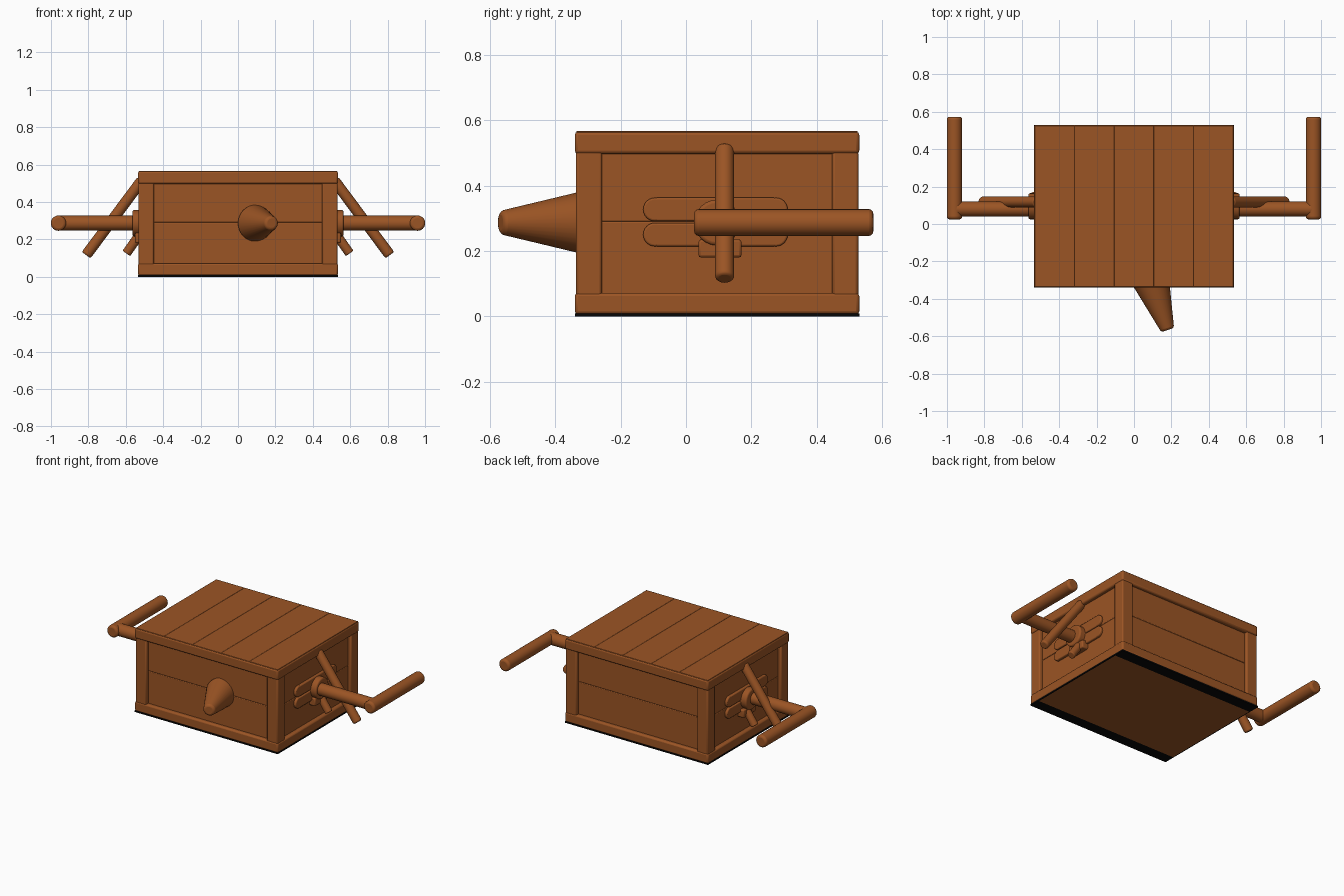
import bpy, math
from mathutils import Vector

if "Cube" in bpy.data.objects:
    bpy.data.objects.remove(bpy.data.objects["Cube"])


def material(name, rgb):
    m = bpy.data.materials.new(name)
    m.diffuse_color = (*rgb, 1)
    m.use_nodes = True
    m.node_tree.nodes["Principled BSDF"].inputs["Base Color"].default_value = m.diffuse_color
    return m


WOOD = material("brown wood", (0.33, 0.09, 0.018))
BLACK = material("black underside", (0.002, 0.002, 0.002))


def finish(ob, name, mat, bevel, segments=2):
    ob.name = name
    ob.data.materials.append(mat)
    if bevel:
        b = ob.modifiers.new("soft edges", 'BEVEL')
        b.width, b.segments = bevel, segments
        b.limit_method, b.angle_limit = 'ANGLE', math.radians(50)
    bpy.ops.object.shade_smooth_by_angle(angle=math.radians(40))
    return ob


def box(name, lo, hi, bevel=0.008, mat=WOOD, segments=2):
    lo, hi = Vector(lo), Vector(hi)
    bpy.ops.mesh.primitive_cube_add(size=1, location=(lo + hi) / 2)
    ob = bpy.context.object
    ob.scale = hi - lo
    bpy.ops.object.transform_apply(location=False, rotation=False, scale=True)
    return finish(ob, name, mat, bevel, segments)


def rod(name, a, b, r1, r2=None, bevel=0.01, sides=24):
    a, b = Vector(a), Vector(b)
    bpy.ops.mesh.primitive_cone_add(vertices=sides, radius1=r1, radius2=r1 if r2 is None else r2,
                                    depth=(b - a).length, location=(a + b) / 2)
    ob = bpy.context.object
    ob.rotation_euler = (b - a).to_track_quat('Z', 'Y').to_euler()
    return finish(ob, name, WOOD, bevel, 3)


X, Y0, Y1 = 0.535, -0.34, 0.53      # outer extents of the crate

# Lid with slightly raised boards, and base
box("lid", (-X, Y0, 0.497), (X, Y1, 0.565), 0.01)
for i in range(5):
    x = -0.53 + i * 0.212
    box("lid_board", (x, Y0 + 0.005, 0.55), (x + 0.212, Y1 - 0.005, 0.567), 0.002)
box("base", (-X, Y0, 0.006), (X, Y1, 0.072), 0.01)

# Dark strips under the base, with a bottom board between them
for y in (Y0, Y1 - 0.075):
    box("underside_strip", (-X, y, 0), (X, y + 0.075, 0.009), 0, BLACK)
box("bottom_board", (-X + 0.006, Y0 + 0.075, 0), (X - 0.006, Y1 - 0.075, 0.009), 0)
for s in (-1, 1):
    x0, x1 = sorted((s * X, s * (X - 0.006)))
    box("underside_edge", (x0, Y0 + 0.075, 0), (x1, Y1 - 0.075, 0.009), 0, BLACK)

# Front and back planks
for z0, z1 in ((0.06, 0.29), (0.29, 0.505)):
    box("front_plank", (-0.5, Y0 + 0.025, z0), (0.5, Y0 + 0.06, z1), 0.004)
    box("back_plank", (-0.5, Y1 - 0.06, z0), (0.5, Y1 - 0.025, z1), 0.004)

# Front spout, leaning to one side
rod("spout", (0.09, -0.30, 0.287), (0.18, -0.567, 0.287), 0.1, 0.036, 0.012, 32)

for s in (-1, 1):
    def sbox(name, x0, x1, y0, y1, z0, z1, bevel, seg=2):
        a, b = sorted((s * x0, s * x1))
        return box(name, (a, y0, z0), (b, y1, z1), bevel, WOOD, seg)

    # Corner posts
    for y in (Y0 + 0.003, Y1 - 0.083):
        sbox("corner_post", X - 0.085, X - 0.003, y, y + 0.08, 0.06, 0.505, 0.008)

    # Side planks and the two rounded mounting bars
    for z0, z1 in ((0.06, 0.29), (0.29, 0.505)):
        sbox("side_plank", 0.47, 0.508, Y0 + 0.03, Y1 - 0.03, z0, z1, 0.004)
    for z in (0.25, 0.327):
        for y in (-0.095, 0.275):
            rod("mount_end", (s * 0.49, y, z), (s * 0.525, y, z), 0.036, None, 0.006)
        sbox("mount_bar", 0.49, 0.525, -0.095, 0.275, z - 0.036, z + 0.036, 0.006)

    # Hub, bracket and crank handle
    rod("hub", (s * 0.50, 0.095, 0.287), (s * 0.565, 0.095, 0.287), 0.07)
    sbox("bracket", 0.49, 0.55, 0.038, 0.17, 0.18, 0.235, 0.008)
    rod("axle", (s * 0.50, 0.08, 0.287), (s * 0.96, 0.08, 0.287), 0.04)
    rod("grip", (s * 0.96, 0.025, 0.287), (s * 0.96, 0.573, 0.287), 0.041, None, 0.014)

    # Slanted lever and short peg
    rod("lever", (s * 0.515, 0.118, 0.515), (s * 0.812, 0.118, 0.116), 0.029)
    rod("peg", (s * 0.52, 0.118, 0.235), (s * 0.597, 0.118, 0.125), 0.025, None, 0.006)
